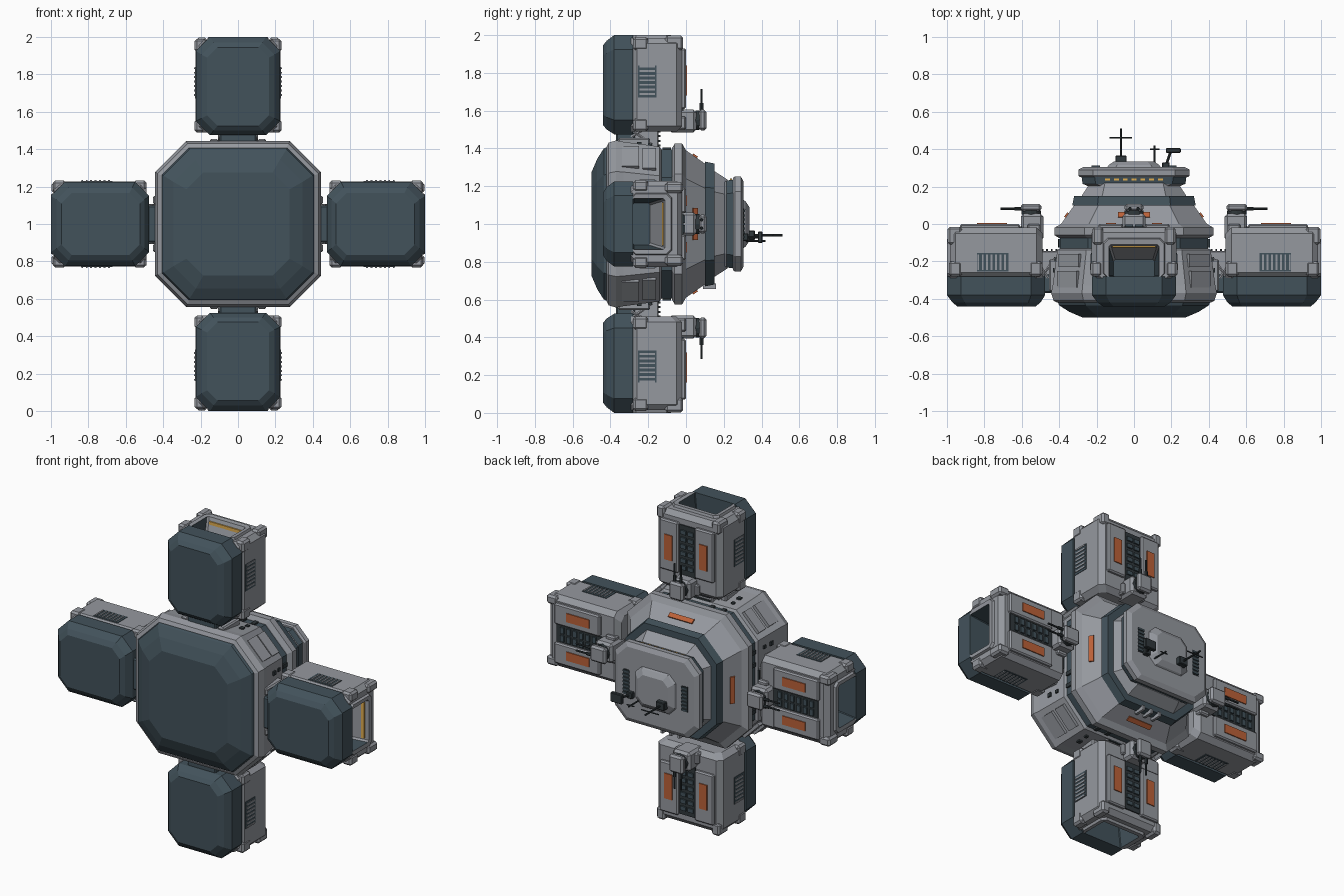
import bpy, bmesh, math
from mathutils import Matrix, Vector

if "Cube" in bpy.data.objects:
    bpy.data.objects.remove(bpy.data.objects["Cube"])

def material(name, rgb):
    m = bpy.data.materials.new(name)
    m.diffuse_color = (*rgb, 1)
    m.use_nodes = True
    m.node_tree.nodes["Principled BSDF"].inputs["Base Color"].default_value = m.diffuse_color
    return m

MATS = [material("light_grey_hull", (0.30, 0.315, 0.345)),
        material("slate_armour", (0.055, 0.085, 0.105)),
        material("orange_panel", (0.50, 0.12, 0.04)),
        material("amber_light", (0.75, 0.42, 0.08)),
        material("dark_metal", (0.03, 0.04, 0.045))]
LIGHT, SLATE, ORANGE, AMBER, METAL = range(5)
ARMS = 4

def finish(name, bm, copies=1):
    """Turn a bmesh into an object centred on the hub axis, repeated around it."""
    bmesh.ops.recalc_face_normals(bm, faces=bm.faces)
    me = bpy.data.meshes.new(name)
    bm.to_mesh(me)
    bm.free()
    for m in MATS:
        me.materials.append(m)
    for k in range(copies):
        ob = bpy.data.objects.new(name if copies == 1 else f"{name}_{k + 1}", me)
        ob.location = (0, 0, 1)
        ob.rotation_euler = (0, k * math.pi / 2, 0)
        bpy.context.collection.objects.link(ob)
    return me

def loft(name, sections, mats, axis='y', copies=1):
    """Chamfered rectangles (a, u0, u1, v0, v1, c) joined along an axis."""
    bm = bmesh.new()
    rings = []
    for a, u0, u1, v0, v1, c in sections:
        pts = [(u0 + c, v0), (u1 - c, v0), (u1, v0 + c), (u1, v1 - c),
               (u1 - c, v1), (u0 + c, v1), (u0, v1 - c), (u0, v0 + c)]
        rings.append([bm.verts.new((u, a, v) if axis == 'y' else (a, v, u)) for u, v in pts])
    for p, q, m in zip(rings, rings[1:], mats):
        for i in range(8):
            bm.faces.new((p[i], p[i - 1], q[i - 1], q[i])).material_index = m
    bm.faces.new(rings[0]).material_index = mats[0]
    bm.faces.new(rings[-1]).material_index = mats[-1]
    return finish(name, bm, copies)

def sq(y, hx, c, hz=None):
    hz = hz or hx
    return (y, -hx, hx, -hz, hz, c)

def boxes(name, items, mat, bevel=0, copies=1):
    """Items are (x0, x1, y0, y1, z0, z1) with an optional turn (angle, axis)."""
    bm = bmesh.new()
    for it in items:
        x0, x1, y0, y1, z0, z1 = it[:6]
        M = Matrix.Translation(((x0 + x1) / 2, (y0 + y1) / 2, (z0 + z1) / 2))
        if len(it) > 6:
            M = M @ Matrix.Rotation(it[6], 4, it[7])
        bmesh.ops.create_cube(bm, size=1, matrix=M @ Matrix.Diagonal((x1 - x0, y1 - y0, z1 - z0, 1)))
    if bevel:
        bmesh.ops.bevel(bm, geom=list(bm.edges), offset=bevel, segments=1, affect='EDGES')
    for f in bm.faces:
        f.material_index = mat
    finish(name, bm, copies)

def rods(name, items, mat, copies=1, sides=10):
    """Cylinders given as (start, end, radius)."""
    bm = bmesh.new()
    for a, b, r in items:
        a, b = Vector(a), Vector(b)
        M = Matrix.Translation((a + b) / 2) @ (b - a).to_track_quat('Z', 'Y').to_matrix().to_4x4()
        bmesh.ops.create_cone(bm, cap_ends=True, segments=sides, radius1=r, radius2=r,
                              depth=(b - a).length, matrix=M)
    for f in bm.faces:
        f.material_index = mat
    finish(name, bm, copies)

def both(items):
    """Mirror boxes across z."""
    return items + [(a, b, c, d, -f, -e) for a, b, c, d, e, f in items]

# ---- Central hull ----
loft("front_shield", [sq(-.50, .275, .09), sq(-.47, .345, .12), sq(-.435, .40, .14), sq(-.40, .415, .15)],
     [SLATE] * 3)
loft("main_hull", [sq(-.42, .41, .15), sq(-.41, .43, .16), sq(-.37, .443, .165), sq(-.33, .435, .16),
                   sq(-.14, .41, .155), sq(-.13, .395, .15), sq(-.07, .395, .15)],
     [LIGHT] * 5 + [SLATE])
loft("rear_collar", [sq(-.075, .40, .15), sq(-.06, .425, .16), sq(-.02, .425, .16), sq(0, .39, .15),
                     sq(.10, .32, .13), sq(.10, .33, .135), sq(.15, .32, .13), sq(.15, .28, .11),
                     sq(.22, .235, .08)],
     [LIGHT] * 5 + [SLATE] * 2 + [LIGHT])
boxes("collar_marker", [(.352, .366, .032, .062, -.085, .085, math.radians(35), 'Z')], ORANGE, 0, ARMS)
boxes("hull_pad", both([(.41, .455, -.36, -.19, .105, .15)]), LIGHT, .008, ARMS)
boxes("hull_port", both([(.424, .434, -.26, -.235, .19, .215), (.415, .425, -.2, -.18, .19, .21)]),
      METAL, 0, ARMS)

# Panels on the diagonal hull faces
def diagonal(d, y0, y1, w, t):
    h = d / math.sqrt(2)
    return (h - t / 2, h + t / 2, y0, y1, h - w / 2, h + w / 2, math.radians(-45), 'Y')
boxes("diagonal_panel", [diagonal(.498, -.34, -.25, .15, .02), diagonal(.485, -.23, -.16, .15, .02)],
      LIGHT, 0, ARMS)
boxes("collar_ribs", [(.39, .405, -.125, -.08, z, z + .025) for z in (-.2, -.12, .095, .175)],
      METAL, 0, ARMS)

# ---- Command deck ----
loft("command_deck", [sq(.20, .24, .07, .22), sq(.215, .275, .07, .23), sq(.25, .28, .07, .235),
                      sq(.25, .29, .08, .245), sq(.26, .298, .08, .252), sq(.29, .298, .08, .252),
                      sq(.305, .27, .07, .225)],
     [LIGHT, SLATE, LIGHT, LIGHT, LIGHT, LIGHT])
loft("deck_cap", [sq(.30, .145, .045, .13), sq(.315, .135, .045, .12), sq(.335, .105, .035, .09)], [LIGHT] * 2)
boxes("deck_windows", [(x * .047 - .013, x * .047 + .013, .233, .243, .23, .24) for x in range(-3, 4)], AMBER)
boxes("deck_grille_back", [(s * .205 - .022, s * .205 + .022, .30, .308, -.08, .08) for s in (-1, 1)], METAL)
boxes("deck_grille_slats", [(s * .205 - .022, s * .205 + .022, .305, .313, z * .023 - .005, z * .023 + .005)
                            for s in (-1, 1) for z in range(-3, 4)], SLATE)
boxes("keel_fins", [(x - .008, x + .008, .09, .16, -.345, -.315) for x in (-.06, 0, .06)], LIGHT)

# ---- Antennas ----
boxes("antenna_bases", [(-.10, -.04, .325, .365, -.085, -.035), (.15, .19, .30, .33, -.09, -.05)], METAL, .004)
rods("antenna_masts", [((-.07, .33, -.06), (-.07, .51, -.06), .006),
                       ((-.13, .462, -.06), (-.01, .462, -.06), .004),
                       ((.11, .31, -.09), (.11, .42, -.09), .005),
                       ((.085, .40, -.09), (.135, .40, -.09), .004),
                       ((.17, .31, -.07), (.20, .40, -.07), .007)], METAL, 1, 8)
boxes("sensor_box", [(.17, .25, .38, .405, -.10, -.04)], METAL, .004)

# ---- Arms joining the pods ----
boxes("neck_front", [(.38, .53, -.37, -.27, -.10, .10)], SLATE, .008, ARMS)
boxes("neck_back", [(.38, .53, -.28, -.145, -.085, .085)], LIGHT, .006, ARMS)
boxes("neck_ribs", [(.41 + i * .025, .42 + i * .025, -.15, -.135, -.07, .07) for i in range(4)], METAL, 0, ARMS)
rods("neck_struts", [(p, q, .008) for s in (-.1, .1) for p, q in
                     (((.42, -.18, s), (.50, -.29, s)), ((.46, -.29, s), (.53, -.18, s)))], LIGHT, ARMS, 6)

# ---- Pods ----
loft("pod_shield", [(-.44, .525, .945, -.165, .165, .055), (-.42, .50, .97, -.195, .195, .065),
                    (-.38, .475, 1.0, -.225, .225, .075), (-.28, .475, 1.0, -.225, .225, .075)],
     [SLATE] * 3, 'y', ARMS)
pod = loft("pod_body", [(.49, -.195, .195, -.29, -.05, .03), (.52, -.228, .228, -.29, -.02, .03),
                        (.955, -.228, .228, -.29, -.02, .03), (.985, -.20, .20, -.29, -.045, .03),
                        (.985, -.165, .165, -.29, -.075, .025), (1.0, -.16, .16, -.289, -.08, .025),
                        (.997, -.135, .135, -.286, -.11, .01), (.76, -.11, .11, -.285, -.19, .01)],
           [LIGHT] * 6 + [SLATE], 'x', ARMS)
# Sloped inner back wall of the bay is light
for f in pod.polygons:
    if f.material_index == SLATE and f.normal.y < -.6:
        f.material_index = LIGHT
boxes("bay_light", [(.955, .975, -.126, -.118, -.115, .115)], AMBER, 0, ARMS)
boxes("pod_corner_guards", both([(.92, .997, -.11, -.015, .165, .222), (.92, .99, -.28, -.2, .17, .232),
                                 (.49, .56, -.28, -.2, .18, .232)]), LIGHT, .012, ARMS)

# Side vents
boxes("pod_vent", both([(.67, .84, -.255, -.155, .222, .231)]), SLATE, 0, ARMS)
boxes("pod_vent_slats", both([(.684 + i * .024, .694 + i * .024, -.247, -.163, .228, .235)
                              for i in range(7)]), LIGHT, 0, ARMS)

# Rear panels, markers and central machinery
boxes("pod_rear_panels", both([(.61, .93, -.03, 0, .058, .19)]), LIGHT, .008, ARMS)
boxes("pod_markers", both([(.68, .84, -.002, .006, .095, .15)]), ORANGE, 0, ARMS)
boxes("pod_rear_channel", [(.60, .92, -.025, -.013, -.055, .055)], METAL, 0, ARMS)
boxes("pod_rear_ribs", both([(.64 + i * .045, .665 + i * .045, -.02, -.004, .006, .045)
                             for i in range(6)]), SLATE, 0, ARMS)

# ---- Turrets ----
boxes("turret_base", [(.485, .605, -.09, .055, -.062, .062)], LIGHT, .015, ARMS)
boxes("turret_side_blocks", both([(.50, .57, -.07, .0, .055, .085)]), LIGHT, .008, ARMS)
rods("turret_ring", [((.55, .05, 0), (.55, .072, 0), .052)], METAL, ARMS, 12)
boxes("turret_head", [(.495, .605, .068, .108, -.05, .05)], LIGHT, .012, ARMS)
rods("turret_barrels", [((.59, .082, s), (.715, .082, s), .006) for s in (-.022, .022)]
     + [((.60, .082, s), (.64, .082, s), .01) for s in (-.022, .022)], METAL, ARMS, 8)
